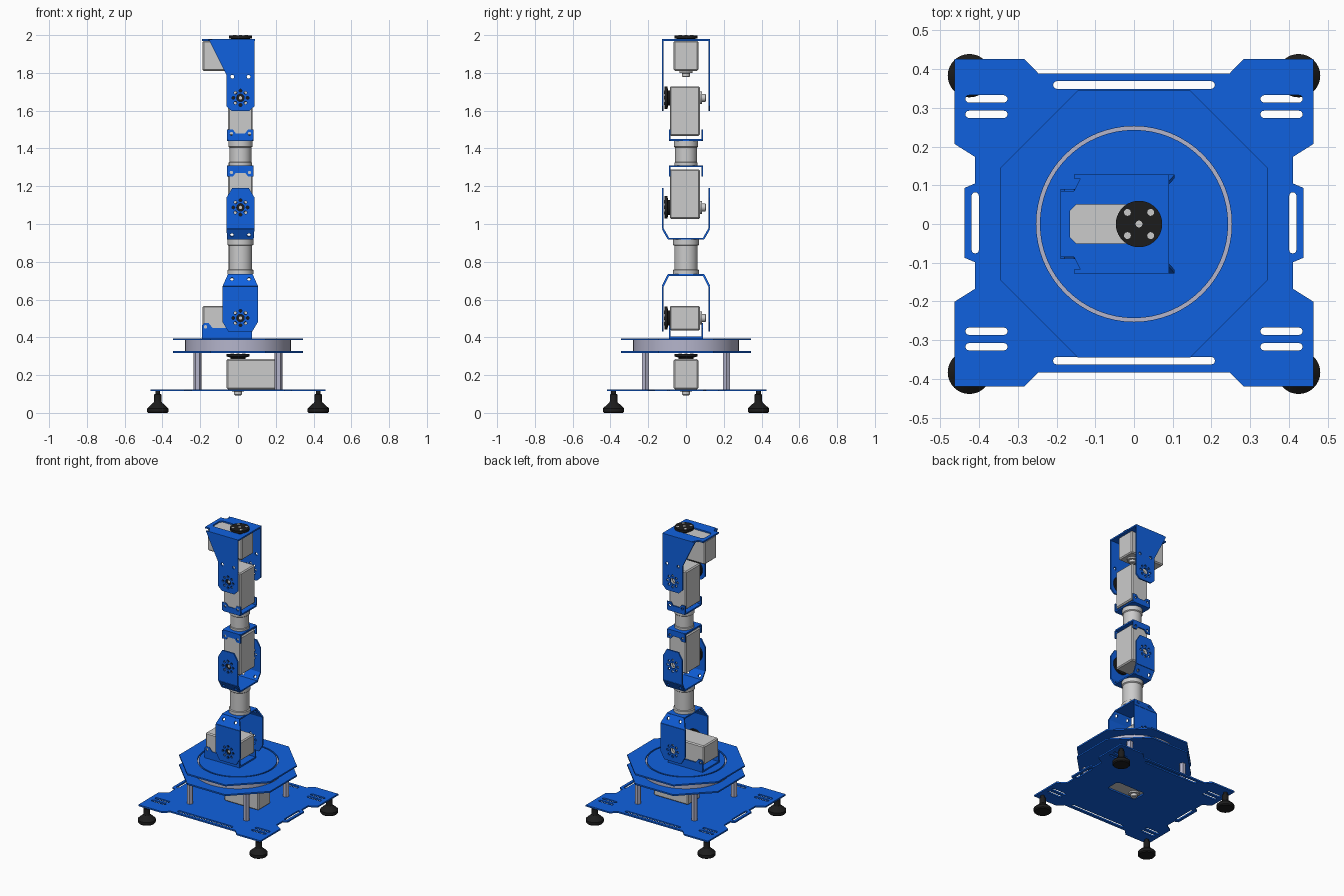
import bpy, bmesh
from math import cos, sin, pi, radians
from mathutils import Matrix, Vector

if "Cube" in bpy.data.objects:
    bpy.data.objects.remove(bpy.data.objects["Cube"])

CX = 0.013                      # arm axis in x


def material(name, rgb):
    m = bpy.data.materials.new(name)
    m.diffuse_color = (*rgb, 1)
    m.use_nodes = True
    m.node_tree.nodes["Principled BSDF"].inputs["Base Color"].default_value = m.diffuse_color
    return m


BLUE = material("blue_sheet", (0.005, 0.12, 0.74))
BLACK = material("black_plastic", (0.012, 0.012, 0.012))
STEEL = material("pale_steel", (0.46, 0.46, 0.6))


def finish(bm, name, mat=None):
    bmesh.ops.remove_doubles(bm, verts=bm.verts, dist=1e-5)
    bmesh.ops.recalc_face_normals(bm, faces=bm.faces)
    me = bpy.data.meshes.new(name)
    bm.to_mesh(me)
    bm.free()
    for p in me.polygons:
        p.use_smooth = True
    me.set_sharp_from_angle(angle=radians(30))
    if mat:
        me.materials.append(mat)
    ob = bpy.data.objects.new(name, me)
    bpy.context.collection.objects.link(ob)
    return ob


# ---- 2D outlines
def circle(x, y, r, n=24):
    return [(x + r * cos(2 * pi * i / n), y + r * sin(2 * pi * i / n)) for i in range(n)]


def slot(x, y, length, w, upright=False):
    a, r = length / 2 - w / 2, w / 2
    pts = [(a * s + r * cos(t), r * sin(t)) for s, t0 in ((1, -pi / 2), (-1, pi / 2))
           for t in [t0 + pi * i / 6 for i in range(7)]]
    return [(x - v, y + u) if upright else (x + u, y + v) for u, v in pts]


def mirror4(q):
    return (q + [(-x, y) for x, y in reversed(q)] + [(-x, -y) for x, y in q]
            + [(x, -y) for x, y in reversed(q)])


def cut_rect(x0, x1, y0, y1, c):
    return [(x0 + c, y0), (x1 - c, y0), (x1, y0 + c), (x1, y1 - c),
            (x1 - c, y1), (x0 + c, y1), (x0, y1 - c), (x0, y0 + c)]


def motor_window(x, d=-1):
    return [(x - d * u, v) for u, v in cut_rect(-.178, .045, -.05, .05, .015)]


def axle_holes(x, y):
    return [circle(x, y, .02)] + [circle(x + .038 * cos(i * pi / 4), y + .038 * sin(i * pi / 4), .008, 12)
                                  for i in range(8)]


# ---- sheet metal: filled outline with holes, thickened and placed
def sheet(bm, outline, holes=(), mat=Matrix(), thick=.01):
    cu = bpy.data.curves.new("tmp", 'CURVE')
    cu.dimensions, cu.fill_mode, cu.extrude = '2D', 'BOTH', thick / 2
    for pts in [outline, *holes]:
        sp = cu.splines.new('POLY')
        sp.points.add(len(pts) - 1)
        for p, (x, y) in zip(sp.points, pts):
            p.co = (x, y, 0, 1)
        sp.use_cyclic_u = True
    ob = bpy.data.objects.new("tmp", cu)
    bpy.context.collection.objects.link(ob)
    me = bpy.data.meshes.new_from_object(ob.evaluated_get(bpy.context.evaluated_depsgraph_get()))
    me.transform(mat)
    bm.from_mesh(me)
    bpy.data.objects.remove(ob)
    bpy.data.curves.remove(cu)
    bpy.data.meshes.remove(me)


def flat(z, y=0):
    return Matrix.Translation((0, y, z))


def upright(y):                 # outline drawn in x and z
    return Matrix.Translation((0, y, 0)) @ Matrix.Rotation(pi / 2, 4, 'X')


def lathe(bm, prof, mat=Matrix(), n=32):
    vs = [bm.verts.new((r, 0, z)) for r, z in prof]
    es = [bm.edges.new(p) for p in zip(vs, vs[1:])]
    ret = bmesh.ops.spin(bm, geom=vs + es, axis=(0, 0, 1), cent=(0, 0, 0),
                         angle=2 * pi, steps=n, use_duplicate=False)
    bm.verts.ensure_lookup_table()
    new = list(bm.verts)[-(len(prof) * (n + 1)):]
    bmesh.ops.transform(bm, matrix=mat, verts=new)


def turned(name, prof, loc, mat=None, n=32):
    bm = bmesh.new()
    lathe(bm, prof, Matrix.Translation(loc), n)
    return finish(bm, name, mat)


# ---- servo motor: axis local z, body reaching along local -x
def motor(name, mat):
    bm = bmesh.new()
    bmesh.ops.create_cube(bm, size=1, matrix=Matrix.Translation((-.07, 0, 0)) @ Matrix.Diagonal((.262, .13, .16, 1)))
    bmesh.ops.bevel(bm, geom=list(bm.edges), offset=.007, segments=1, affect='EDGES')
    bmesh.ops.transform(bm, matrix=mat, verts=bm.verts)
    finish(bm, name + "_case")
    bm = bmesh.new()
    lathe(bm, [(0, -.078), (.034, -.078), (.034, -.09), (.021, -.092), (.021, -.108), (.016, -.112), (0, -.112)], mat)
    finish(bm, name + "_rear_boss")
    bm = bmesh.new()
    lathe(bm, [(0, .078), (.04, .078), (.04, .088), (.06, .093), (.06, .108), (0, .108)], mat, 40)
    finish(bm, name + "_horn", BLACK)
    bm = bmesh.new()
    for x, y in [(0, 0)] + [(s * .03, t * .03) for s in (1, -1) for t in (1, -1)]:
        lathe(bm, [(0, .1), (.009, .1), (.009, .11), (0, .11)], mat @ Matrix.Translation((x, y, 0)), 12)
    finish(bm, name + "_horn_screws")


# ---- forked bracket with folded corners; zf = flat plate, zb = fold, zt = tip
def fork(name, zf, zb, zt, zp, hw, hwf, x):
    bm = bmesh.new()
    d = 1 if zt > zb else -1
    wall = [(x - hw, zb), (x + hw, zb), (x + hw, zt - d * .05), (x + hw - .03, zt),
            (x - hw + .03, zt), (x - hw, zt - d * .05)]
    for s in (1, -1):
        sheet(bm, wall, axle_holes(CX, zp), upright(s * .123))
        a, b = Vector((0, s * .123, zb)), Vector((0, s * .093, zf))
        v = (b - a).normalized()
        u = Vector((1, 0, 0))
        m = Matrix((u, v, u.cross(v))).transposed().to_4x4()
        m.translation = a
        h = (b - a).length
        sheet(bm, [(x - hw, 0), (x + hw, 0), (x + hwf, h), (x - hwf, h)],
              [circle(CX + k * .045, h * .6, .01, 12) for k in (1, -1)], m)
    sheet(bm, [(x - hwf, -.096), (x + hwf, -.096), (x + hwf, .096), (x - hwf, .096)], [], flat(zf))
    finish(bm, name, BLUE)


# ---- shallow tray holding the end of a motor; d = wall direction
def end_tray(name, z, d):
    bm = bmesh.new()
    x0, x1 = CX - .07, CX + .07
    wall = [(x0, z), (x1, z), (x1, z + d * .055), (x1 - .03, z + d * .055), (x1 - .045, z + d * .035),
            (x0 + .045, z + d * .035), (x0 + .03, z + d * .055), (x0, z + d * .055)]
    for s in (1, -1):
        sheet(bm, wall, [circle(CX + k * .048, z + d * .033, .009, 12) for k in (1, -1)], upright(s * .086), .008)
    sheet(bm, cut_rect(x0, x1, -.09, .09, .008), [], flat(z))
    finish(bm, name, BLUE)


# ---- base plate with slots
bm = bmesh.new()
q = [(.438, .09), (.41, .102), (.41, .17), (.464, .204), (.464, .4225), (.283, .4225), (.247, .386)]
holes = [motor_window(0, 1)]
for s in (1, -1):
    holes += [slot(0, s * .356, .418, .02), slot(s * .41, 0, .158, .019, True)]
    for t in (1, -1):
        holes += [slot(s * .381, t * y, .109, .019) for y in (.28, .32)]
sheet(bm, mirror4(q), holes, flat(.12, .003))
finish(bm, "base_plate", BLUE)

# ---- feet and standoffs
for sx in (1, -1):
    for sy in (1, -1):
        turned("foot", [(0, 0), (.05, 0), (.056, .006), (.056, .024), (.05, .03), (.022, .055), (.02, .062),
                        (.02, .098), (.013, .1), (.013, .116), (0, .116)], (sx * .425, sy * .383, 0), BLACK)
        turned("standoff", [(0, .124), (.021, .124), (.021, .32), (0, .32)], (sx * .215, sy * .215, 0), STEEL, 6)

# ---- turntable
octagon = mirror4([(.345, .145), (.145, .345)])
bm = bmesh.new()
sheet(bm, octagon, [], flat(.323))
finish(bm, "turntable_lower_plate", BLUE)
bm = bmesh.new()
sheet(bm, octagon, [circle(0, 0, .2525, 64)], flat(.39))
finish(bm, "turntable_upper_plate", BLUE)
bm = bmesh.new()
sheet(bm, circle(0, 0, .243, 64), [], flat(.39))
finish(bm, "turntable_disc", BLUE)
turned("turntable_bearing", [(.2, .328), (.28, .328), (.28, .385), (.2, .385), (.2, .328)], (0, 0, 0), STEEL, 64)

# ---- motors
to_front = Matrix.Rotation(pi / 2, 4, 'X')


def joint(z, turn):
    return Matrix.Translation((CX, -.006, z)) @ to_front @ Matrix.Rotation(turn, 4, 'Z')


motor("base_motor", Matrix.Translation((0, 0, .205)) @ Matrix.Rotation(pi, 4, 'Z'))
motor("shoulder_motor", joint(.502, 0))
motor("elbow_motor", joint(1.088, -pi / 2))
motor("wrist_motor", joint(1.668, pi / 2))
motor("tool_motor", Matrix.Translation((CX, 0, 1.89)))

# ---- shoulder tray
bm = bmesh.new()
wall = [(-.19, .395), (.075, .395), (.075, .45), (-.135, .45), (-.155, .475), (-.18, .475), (-.19, .465)]
for s in (1, -1):
    sheet(bm, wall, [circle(-.172, .456, .009, 12)], upright(s * .086), .008)
sheet(bm, [(-.19, -.09), (.075, -.09), (.075, .09), (-.19, .09)], [], flat(.4))
finish(bm, "shoulder_tray", BLUE)

# ---- arm brackets and tubes
fork("shoulder_fork", .731, .67, .43, .502, .093, .066, .012)
turned("upper_arm_tube", [(0, .736), (.068, .736), (.068, .756), (.062, .76), (.062, .885), (.068, .89),
                          (.068, .917), (0, .917)], (CX, 0, 0), None, 48)
fork("elbow_fork", .922, .975, 1.19, 1.088, .074, .07, CX)
end_tray("elbow_tray", 1.306, -1)
turned("forearm_tube", [(0, 1.31), (.062, 1.31), (.062, 1.325), (.058, 1.328), (.058, 1.405), (.064, 1.41),
                        (.064, 1.44), (0, 1.44)], (CX, 0, 0), None, 48)
end_tray("wrist_tray", 1.445, 1)

# ---- wrist bracket carrying the tool motor
bm = bmesh.new()
wall = [(-.134, 1.977), (.088, 1.977), (.088, 1.625), (.06, 1.598), (-.034, 1.598), (-.062, 1.625),
        (-.062, 1.79), (-.13, 1.9), (-.155, 1.965)]
wall = [(-.155, 1.977), (.088, 1.977), (.088, 1.625), (.06, 1.598), (-.034, 1.598), (-.062, 1.625), (-.062, 1.79)]
for s in (1, -1):
    sheet(bm, wall, axle_holes(CX, 1.668) + [circle(CX + k * .043, 1.78, .01, 12) for k in (1, -1)],
          upright(s * .123))
top = [(.09, -.128), (.09, .128), (-.134, .128), (-.155, .085), (-.19, .085),
       (-.19, -.085), (-.155, -.085), (-.134, -.128)]
sheet(bm, top, [motor_window(CX)], flat(1.974))
finish(bm, "wrist_bracket", BLUE)
